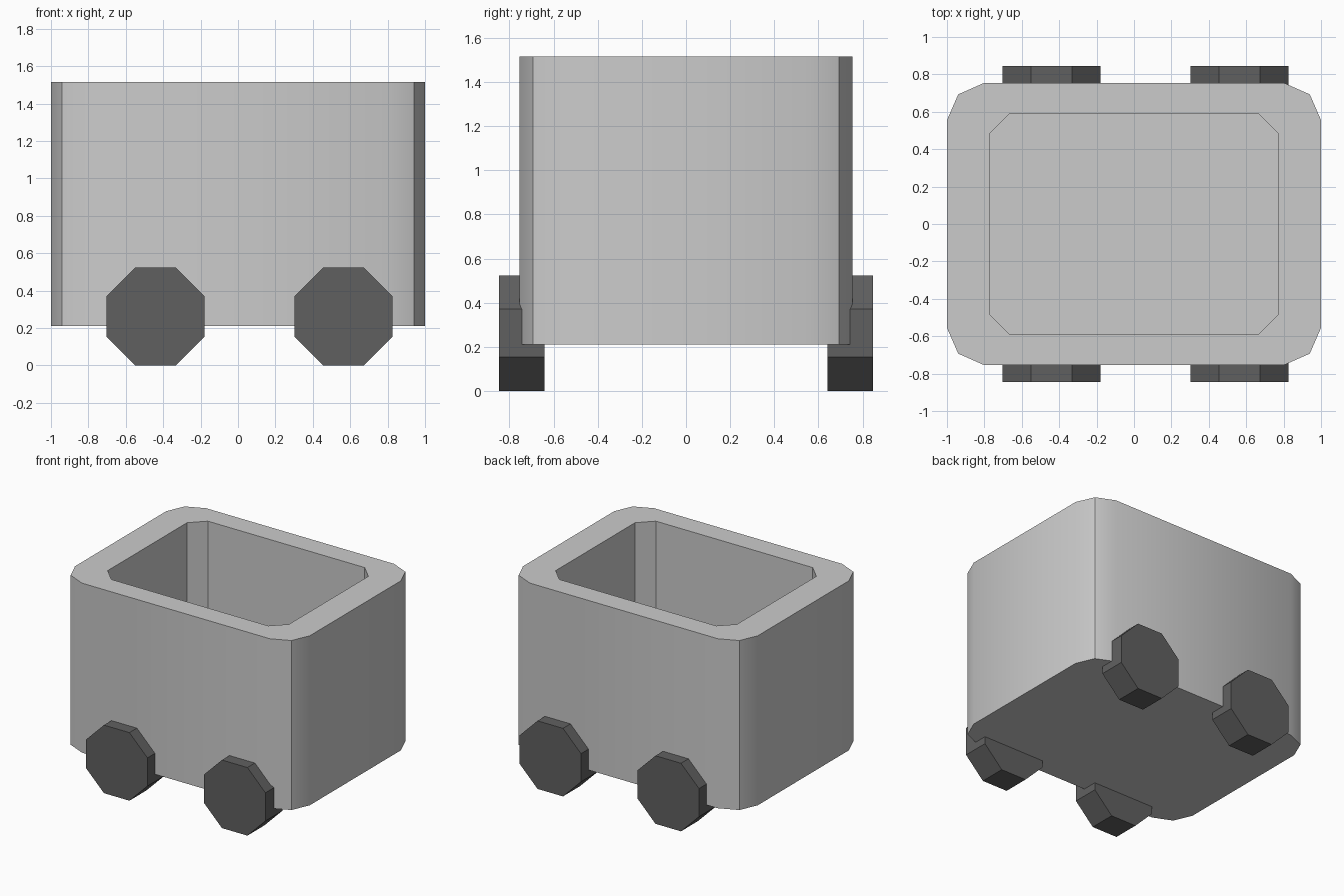
import bpy, bmesh, math
from mathutils import Matrix

if "Cube" in bpy.data.objects:
    bpy.data.objects.remove(bpy.data.objects["Cube"])

BOTTOM, TOP, FLOOR = 0.21, 1.515, 0.40


def link(bm, name):
    bmesh.ops.recalc_face_normals(bm, faces=bm.faces[:])
    mesh = bpy.data.meshes.new(name)
    bm.to_mesh(mesh)
    bm.free()
    obj = bpy.data.objects.new(name, mesh)
    bpy.context.collection.objects.link(obj)
    return obj


def outline(corner):
    """Mirror one corner's points into all four quadrants, counter-clockwise."""
    back = corner[::-1]
    return (corner + [(-x, y) for x, y in back]
            + [(-x, -y) for x, y in corner] + [(x, -y) for x, y in back])


def tube(bm, pts, z_cap, z_open):
    """Wall with a cap at z_cap; returns the edges of the open ring."""
    a = [bm.verts.new((x, y, z_cap)) for x, y in pts]
    b = [bm.verts.new((x, y, z_open)) for x, y in pts]
    bm.faces.new(a)
    n = len(pts)
    for i in range(n):
        j = (i + 1) % n
        bm.faces.new((a[i], a[j], b[j], b[i]))
    return [bm.edges.get((b[i], b[(i + 1) % n])) for i in range(n)]


# Cart body: bevelled outer shell, chamfered cavity and flat rim
bm = bmesh.new()
outer = tube(bm, outline([(1.0, 0.555), (0.94, 0.693), (0.80, 0.755)]), BOTTOM, TOP)
inner = tube(bm, outline([(0.772, 0.483), (0.668, 0.587)]), FLOOR, TOP)
bmesh.ops.triangle_fill(bm, edges=outer + inner, use_beauty=True)
body = link(bm, "cart_body")
bpy.context.view_layer.objects.active = body
body.select_set(True)
bpy.ops.object.shade_smooth_by_angle(angle=math.radians(30))
body.select_set(False)

# Four octagonal wheels
dark = bpy.data.materials.new("dark_wheel")
dark.diffuse_color = (0.118, 0.118, 0.118, 1)
dark.use_nodes = True
dark.node_tree.nodes["Principled BSDF"].inputs["Base Color"].default_value = dark.diffuse_color
APOTHEM, WIDTH = 0.262, 0.206
radius = APOTHEM / math.cos(math.pi / 8)
for end, x in (("left", -0.441), ("right", 0.564)):
    for side, s in (("front", -1), ("back", 1)):
        bm = bmesh.new()
        bmesh.ops.create_cone(
            bm, cap_ends=True, segments=8, radius1=radius, radius2=radius, depth=WIDTH,
            matrix=Matrix.Rotation(math.pi / 2, 4, 'X') @ Matrix.Rotation(math.pi / 8, 4, 'Z'))
        # Make sure the octagon rests on a flat side
        low = min(v.co.z for v in bm.verts)
        if low < -APOTHEM - 0.005:
            bmesh.ops.rotate(bm, verts=bm.verts[:], cent=(0, 0, 0),
                             matrix=Matrix.Rotation(math.pi / 8, 3, 'Y'))
        wheel = link(bm, f"{side}_{end}_wheel")
        wheel.location = (x, s * 0.743, APOTHEM)
        wheel.data.materials.append(dark)
